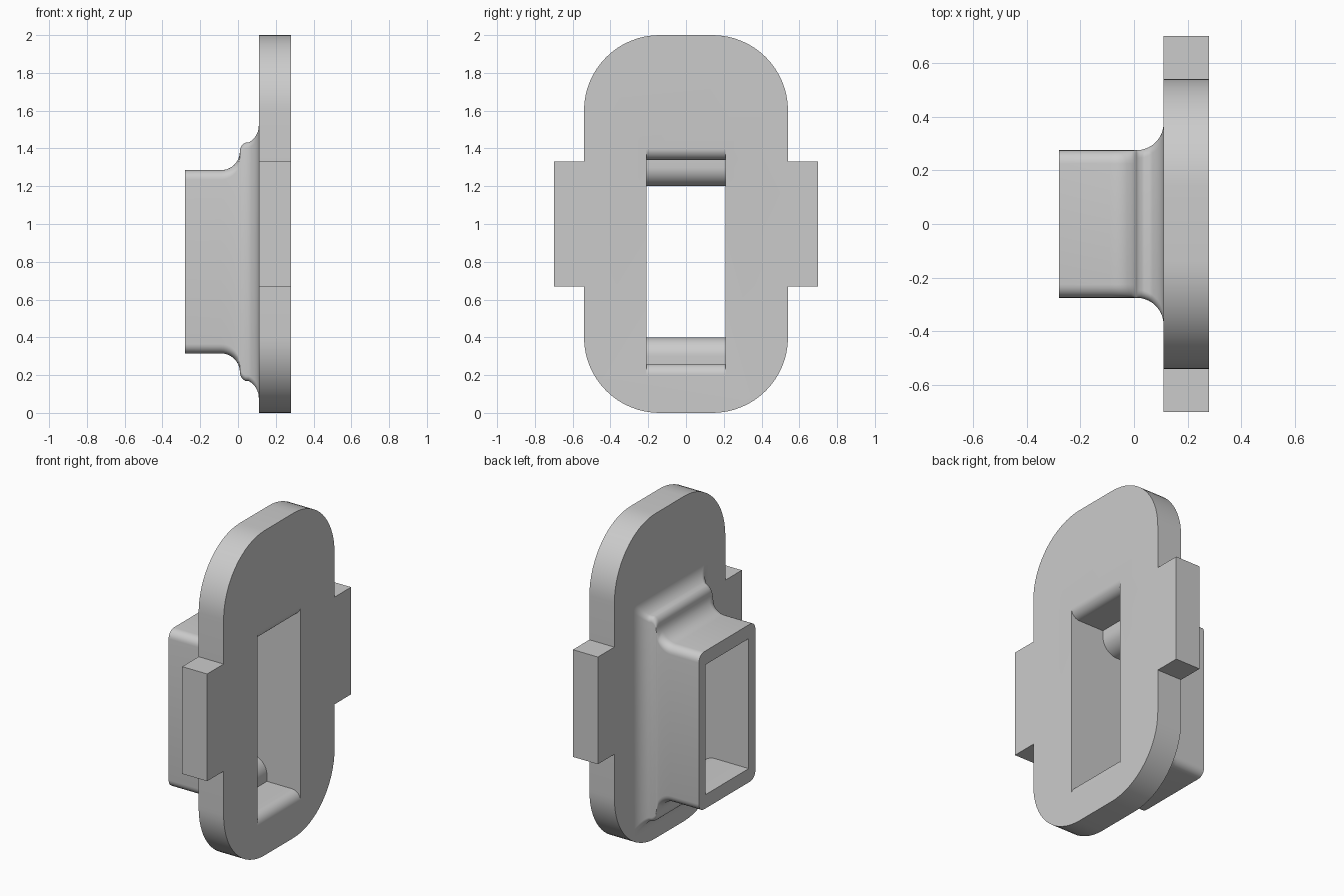
import bpy, bmesh
from math import sin, cos, radians

if "Cube" in bpy.data.objects:
    bpy.data.objects.remove(bpy.data.objects["Cube"], do_unlink=True)

grey = bpy.data.materials.new("plain_grey")
grey.use_nodes = True
grey.diffuse_color = (0.6, 0.6, 0.6, 1)
grey.node_tree.nodes["Principled BSDF"].inputs["Base Color"].default_value = (0.6, 0.6, 0.6, 1)

MID = 0.8  # height of the socket's centre


def arc(cx, cy, r, start, end, n=12):
    angles = [radians(start + (end - start) * i / n) for i in range(n + 1)]
    return [(cx + r * cos(a), cy + r * sin(a)) for a in angles]


def loft(name, rings):
    """Skin a run of equal-length rings and cap both ends."""
    bm = bmesh.new()
    loops = [[bm.verts.new(p) for p in ring] for ring in rings]
    for a, b in zip(loops, loops[1:]):
        for i in range(len(a)):
            j = (i + 1) % len(a)
            bm.faces.new((a[i], a[j], b[j], b[i]))
    bm.faces.new(loops[0])
    bm.faces.new(loops[-1])
    bmesh.ops.recalc_face_normals(bm, faces=bm.faces)
    mesh = bpy.data.meshes.new(name)
    bm.to_mesh(mesh)
    bm.free()
    mesh.materials.append(grey)
    obj = bpy.data.objects.new(name, mesh)
    bpy.context.collection.objects.link(obj)
    return obj


def rounded_rect(x, hy, hz, r):
    pts = []
    for k, (sy, sz) in enumerate([(1, 1), (-1, 1), (-1, -1), (1, -1)]):
        pts += arc(sy * (hy - r), sz * (hz - r), r, 90 * k, 90 * k + 90, 6)
    return [(x, y, z + MID) for y, z in pts]


# Mounting plate: rounded outline with a tab on each side
quarter = [(0.70, 0), (0.70, 0.33), (0.54, 0.33)] + arc(0.14, 0.6, 0.4, 0, 90, 16)
half = quarter + [(-y, z) for y, z in quarter[::-1]]
outline = half[:-1] + [(-y, -z) for y, z in half[:-1]]
plate = loft("mounting_plate", [[(x, y, z + 1) for y, z in outline] for x in (0.11, 0.28)])

# Socket: rounded tube, stepped out in height and flared onto the plate
height_path = ([(-0.28, 0.485)] + arc(-0.09, 0.585, 0.1, -90, 0, 10)
               + arc(0.06, 0.585, 0.05, 180, 115, 6)[1:]
               + arc(0.01, 0.72, 0.1, -63, 0, 8) + [(0.2, 0.72)])


def flare(x):
    t = min(max(x - 0.01, 0), 0.1)
    return 0.275 + 0.1 - (0.01 - t * t) ** 0.5 if t < 0.1 else 0.375


rings = []
for x, h in height_path:
    w = flare(x)
    rings.append(rounded_rect(x, w, h, 0.05 if x < 0 else 0.03))
socket = loft("socket", rings)

# Cavity cutter: straight sides, stepped and flared at top and bottom
upper = ([(-0.32, 0.40)] + arc(-0.05, 0.50, 0.1, -90, 0)
         + [(0.05, 0.54)] + arc(0.22, 0.60, 0.06, -90, 0) + [(0.32, 0.60)])
section = upper + [(x, -h) for x, h in upper[::-1]]
cavity = loft("cavity_cutter", [[(x, y, h + MID) for x, h in section] for y in (-0.21, 0.21)])
cavity.hide_render = True

# Join the solids, then hollow them
for operation, tool in (("UNION", socket), ("DIFFERENCE", cavity)):
    mod = plate.modifiers.new(operation.lower(), "BOOLEAN")
    mod.operation = operation
    mod.object = tool
    mod.solver = "EXACT"
    bpy.ops.object.select_all(action="DESELECT")
    plate.select_set(True)
    bpy.context.view_layer.objects.active = plate
    bpy.ops.object.modifier_apply(modifier=mod.name)
    bpy.data.objects.remove(tool, do_unlink=True)

plate.name = "flanged_socket"
bpy.ops.object.shade_smooth_by_angle(angle=radians(30))
